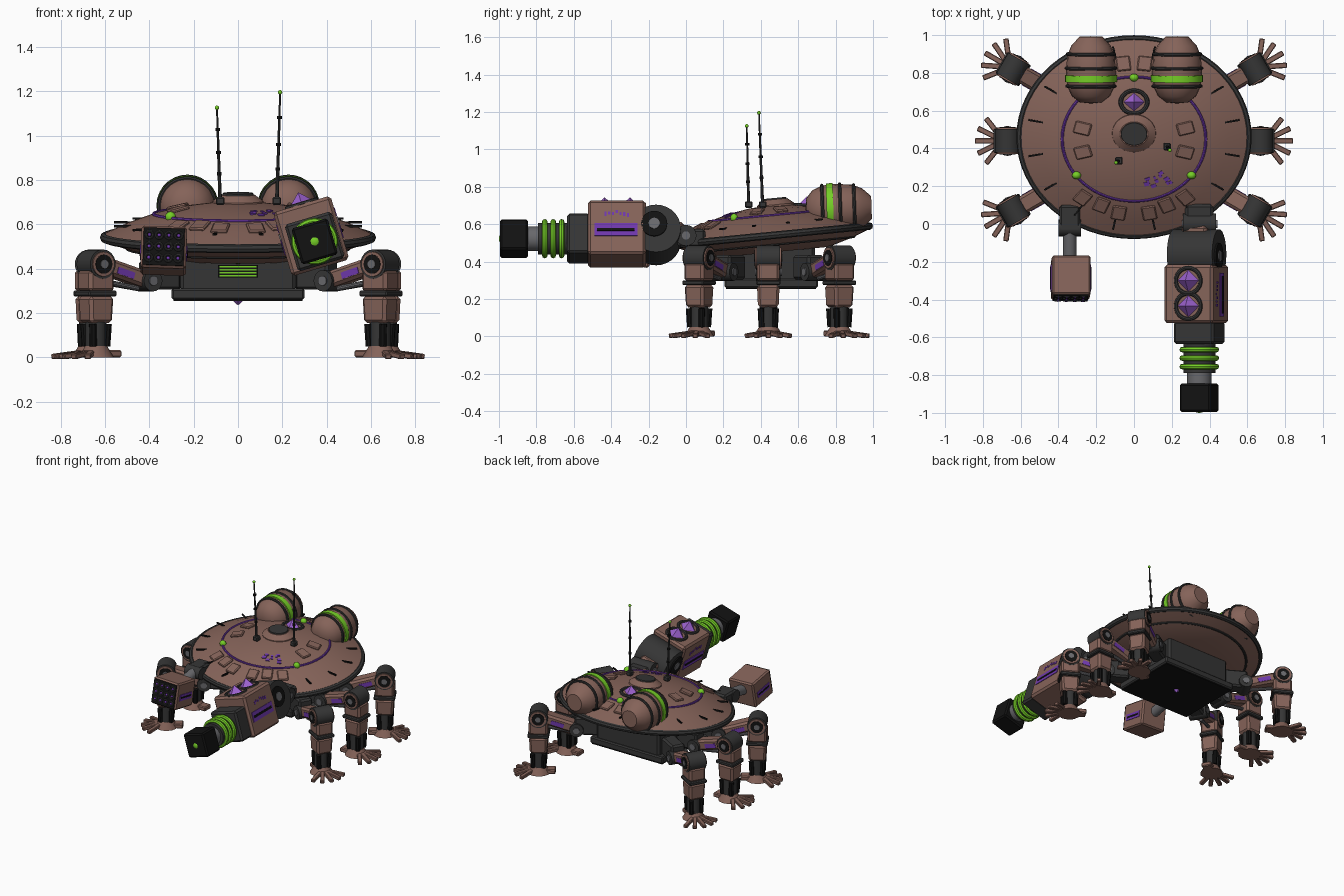
import bpy, bmesh, math, random
from mathutils import Matrix, Vector

if "Cube" in bpy.data.objects:
    bpy.data.objects.remove(bpy.data.objects["Cube"])

random.seed(4)
I = Matrix.Identity(4)
T = lambda x, y, z: Matrix.Translation((x, y, z))
R = lambda deg, ax: Matrix.Rotation(math.radians(deg), 4, ax)


def material(name, r, g, b):
    m = bpy.data.materials.new(name)
    m.diffuse_color = (r, g, b, 1)
    m.use_nodes = True
    m.node_tree.nodes["Principled BSDF"].inputs["Base Color"].default_value = m.diffuse_color
    return m


BROWN = material("brown", 0.235, 0.125, 0.10)
DARK = material("dark grey", 0.036, 0.036, 0.036)
BLACK = material("black", 0.006, 0.006, 0.006)
GREY = material("mid grey", 0.14, 0.14, 0.15)
GREEN = material("green", 0.18, 0.62, 0.02)
PURPLE = material("purple", 0.16, 0.04, 0.42)
GEM = material("light purple", 0.33, 0.12, 0.62)


def put(name, bm, mat, M):
    bm.transform(M)
    if M.determinant() < 0:
        bmesh.ops.reverse_faces(bm, faces=bm.faces)
    me = bpy.data.meshes.new(name)
    bm.to_mesh(me)
    bm.free()
    me.materials.append(mat)
    ob = bpy.data.objects.new(name, me)
    bpy.context.collection.objects.link(ob)


def box(name, mat, M, c, s, bevel=0.0, top=1.0):
    bm = bmesh.new()
    bmesh.ops.create_cube(bm, size=1)
    for v in bm.verts:
        k = top if v.co.z > 0 else 1
        v.co = Vector((v.co.x * s[0] * k, v.co.y * s[1] * k, v.co.z * s[2]))
    if bevel:
        bmesh.ops.bevel(bm, geom=bm.edges[:], offset=bevel, segments=1, affect='EDGES')
    put(name, bm, mat, M @ T(*c))


def rod(name, mat, M, a, b, r, r2=None, n=20):
    a, b = Vector(a), Vector(b)
    bm = bmesh.new()
    bmesh.ops.create_cone(bm, cap_ends=True, segments=n, radius1=r,
                          radius2=r if r2 is None else r2, depth=(b - a).length)
    q = (b - a).to_track_quat('Z', 'Y').to_matrix().to_4x4()
    put(name, bm, mat, M @ Matrix.Translation((a + b) / 2) @ q)


def ball(name, mat, M, c, r):
    bm = bmesh.new()
    bmesh.ops.create_uvsphere(bm, u_segments=14, v_segments=9, radius=r)
    put(name, bm, mat, M @ T(*c))


def lathe(name, mat, M, prof, n=48, closed=False):
    """Spin (radius, height) points round local z."""
    bm = bmesh.new()
    vs = [bm.verts.new((r, 0, z)) for r, z in prof]
    es = [bm.edges.new(p) for p in zip(vs, vs[1:])]
    if closed:
        es.append(bm.edges.new((vs[-1], vs[0])))
    bmesh.ops.spin(bm, geom=vs + es, cent=(0, 0, 0), axis=(0, 0, 1), angle=2 * math.pi, steps=n)
    bmesh.ops.remove_doubles(bm, verts=bm.verts, dist=1e-5)
    bmesh.ops.recalc_face_normals(bm, faces=bm.faces)
    put(name, bm, mat, M)


def ring(name, mat, M, r, t, n=40):
    pts = [(r + t * math.cos(k * math.pi / 4), t * math.sin(k * math.pi / 4)) for k in range(8)]
    lathe(name, mat, M, pts, n, True)


def gem(name, M, r, h):
    rod(name + "_tip", GEM, M, (0, 0, 0), (0, 0, h), r, 0, 4)


# ---- saucer: tilted elliptical disc
S = T(0, 0.46, 0.54) @ R(5.5, 'X') @ Matrix.Diagonal((1, 0.87, 1, 1))
TOP = [(0.61, 0.012), (0.5, 0.062), (0.38, 0.106), (0.25, 0.137), (0.12, 0.155), (0, 0.16)]
lathe("saucer", BROWN, S, [(0, -0.09), (0.34, -0.09), (0.5, -0.05), (0.6, -0.015)] + TOP, 64)
ring("saucer_rim", DARK, S, 0.603, 0.02, 64)
ring("lower_rim_seam", DARK, S @ T(0, 0, -0.046), 0.5, 0.01, 64)


def on_disc(deg, r):
    """Frame on the saucer's top: x outward, z off the surface."""
    for (r1, z1), (r0, z0) in zip(TOP, TOP[1:]):
        if r0 <= r <= r1:
            z = z0 + (z1 - z0) * (r - r0) / (r1 - r0)
            slope = math.degrees(math.atan2(z0 - z1, r1 - r0))
            return S @ R(deg, 'Z') @ T(r, 0, z) @ R(slope, 'Y')


ring("purple_circle", PURPLE, S @ T(0, 0, 0.106), 0.38, 0.008, 64)
for a in (90, -36, 216):
    ball("circle_light", GREEN, on_disc(a, 0.375), (0, 0, 0.005), 0.024)
for a, r in [(14, .28), (-16, .28), (166, .28), (196, .28), (-127, .45), (-113, .44), (-100, .46),
             (-80, .46), (-67, .44), (-53, .45), (83, .46), (97, .46)]:
    box("saucer_panel", BROWN, on_disc(a, r), (0, 0, 0.004), (0.09, 0.075, 0.018), 0.006)
for k in range(16):
    box("rim_bar", BLACK, S @ R(k * 22.5 + 11.25, 'Z'), (0.53, 0, 0.06), (0.08, 0.01, 0.01))
for k in range(12):
    box("purple_speck", PURPLE, on_disc(random.uniform(-78, -52), random.uniform(.24, .34)), (0, 0, 0.002),
        (random.uniform(.01, .025), random.uniform(.01, .03), 0.006))
lathe("hub", BROWN, S @ T(0, 0.04, 0), [(0.12, 0.13), (0.115, 0.162), (0.075, 0.19), (0, 0.19)], 32)
rod("hub_cap", DARK, S @ T(0, 0.04, 0), (0, 0, 0.18), (0, 0, 0.198), 0.073, 0.068, 32)
G = on_disc(90, 0.23)
ring("hub_gem_ring", DARK, G, 0.07, 0.012)
gem("hub_gem", G, 0.055, 0.05)

# ---- antennas
for x, y, tip in [(-0.08, 0.335, (-0.095, 0.325, 1.125)), (0.175, 0.41, (0.19, 0.39, 1.195))]:
    a, b = Vector((x, y, 0.69)), Vector(tip)
    box("antenna_base", DARK, I, (x, y, 0.705), (0.04, 0.04, 0.035), 0.006)
    rod("antenna", DARK, I, a, b, 0.009, 0.004, 8)
    for f in (0.3, 0.52, 0.76):
        p = a.lerp(b, f)
        rod("antenna_joint", BLACK, I, p, p + Vector((0, 0, 0.014)), 0.011, n=8)
    ball("antenna_tip", GREEN, I, tip, 0.01)

# ---- rear tanks
for s in (-1, 1):
    M = T(s * 0.228, 0.8, 0.683) @ R(-88, 'X')
    lathe("rear_tank", BROWN, M, [(0, -.162), (.06, -.155), (.102, -.122), (.126, -.07), (.132, 0),
                                 (.126, .09), (.104, .145), (.06, .192), (0, .192)], 20)
    for t, r in [(-0.07, .127), (0.025, .131), (0.1, .124)]:
        ring("tank_band", DARK, M @ T(0, 0, t), r, 0.009, 28)
    rod("tank_green_band", GREEN, M, (0, 0, -0.048), (0, 0, -0.012), 0.137, n=28)

# ---- hull under the saucer
box("hull_base", DARK, I, (0, 0.455, 0.285), (0.6, 0.5, 0.05), 0.008)
box("hull_bottom", BLACK, I, (0, 0.455, 0.258), (0.58, 0.48, 0.008))
box("hull_body", DARK, I, (0, 0.455, 0.39), (0.52, 0.47, 0.19), 0.015)
gem("belly_gem", T(0, 0.455, 0.256) @ R(180, 'X'), 0.025, 0.022)
for x, z in [(-0.097, .457), (0, .447), (0.097, .457)]:
    ball("front_light", GREEN, I, (x, 0.212, z), 0.027)
box("vent", BLACK, I, (0, 0.217, 0.388), (0.18, 0.008, 0.056))
for k in range(4):
    box("vent_slat", GREEN, I, (0, 0.211, 0.368 + k * 0.0135), (0.165, 0.008, 0.007))

# ---- six legs: local x points outward, origin under the knee
for side in (-1, 1):
    for x, y, a in [(0.64, 0.07, -30), (0.67, 0.44, 0), (0.64, 0.82, 30)]:
        M = Matrix.Diagonal((side, 1, 1, 1)) @ T(x, y, 0) @ R(a, 'Z')
        # hip and thigh
        box("hip_mount", DARK, M, (-0.33, 0, 0.37), (0.17, 0.1, 0.13), 0.012)
        rod("hip_joint", DARK, M, (-0.26, -0.065, .345), (-0.26, 0.065, .345), 0.048)
        rod("hip_pin", GREY, M, (-0.26, -0.072, .345), (-0.26, 0.072, .345), 0.022)
        Th = M @ T(-0.13, 0, 0.385) @ R(-17, 'Y')
        box("thigh", BROWN, Th, (0, 0, 0), (0.24, 0.095, 0.075), 0.014)
        box("thigh_stripe", PURPLE, Th, (0, 0, -0.005), (0.09, 0.101, 0.03))
        rod("thigh_piston", GREY, M, (-0.22, 0, .31), (-0.05, 0, .34), 0.012, n=10)
        # knee
        rod("knee", DARK, M, (0, -0.062, .42), (0, 0.062, .42), 0.066, n=24)
        rod("knee_cover", BROWN, M, (0, -0.07, .42), (0, 0.07, .42), 0.056, n=24)
        rod("knee_socket", BLACK, M, (0, -0.073, .42), (0, 0.073, .42), 0.043)
        rod("knee_pin", GREY, M, (0, -0.077, .42), (0, 0.077, .42), 0.02, n=10)
        # shin and ankle
        box("upper_shin", BROWN, M, (0, 0, .345), (0.13, 0.12, 0.1), 0.014)
        box("shin_collar", DARK, M, (0, 0, .287), (0.145, 0.13, 0.026), 0.006)
        box("lower_shin", BROWN, M, (0, 0, .215), (0.115, 0.11, 0.12), 0.014, 1.1)
        rod("ankle", DARK, M, (0, 0, .04), (0, 0, .16), 0.048, n=16)
        for i in (-1, 1):
            for j in (-1, 1):
                rod("ankle_piston", BLACK, M, (i * .035, j * .035, .05), (i * .04, j * .04, .15), 0.017, n=8)
        # foot with five toes and a heel
        rod("foot", BROWN, M, (0, 0, 0), (0, 0, 0.05), 0.08, 0.05, 12)
        for t in (-52, -26, 0, 26, 52):
            F = M @ T(0.02, 0, 0.02) @ R(t, 'Z') @ R(8, 'Y')
            box("toe", BROWN, F, (0.09, 0, 0.004), (0.125, 0.029, 0.024), 0.004)
        box("heel", BROWN, M, (-0.075, 0, 0.016), (0.08, 0.07, 0.032), 0.006)

# ---- right arm: big cannon, rolled about its own length
box("cannon_shoulder", DARK, I, (0.345, 0.03, 0.525), (0.15, 0.15, 0.1), 0.015)
rod("cannon_shoulder_joint", DARK, I, (0.26, 0, .54), (0.435, 0, .54), 0.056)
rod("cannon_shoulder_pin", GREY, I, (0.255, 0, .54), (0.441, 0, .54), 0.022)
C = T(0.33, 0, 0.547) @ R(-16.6, 'Y')
box("cannon_upper_arm", BROWN, C, (0, -0.07, 0), (0.14, 0.12, 0.1), 0.015)
rod("cannon_elbow", DARK, C, (-0.125, -0.16, -.005), (0.125, -0.16, -.005), 0.132, n=28)
rod("elbow_cover", BLACK, C, (-0.135, -0.17, .02), (0.135, -0.17, .02), 0.07, n=28)
rod("elbow_pin", GREY, C, (-0.14, -0.17, .02), (0.14, -0.17, .02), 0.03)
box("cannon_body", BROWN, C, (0, -0.37, 0), (0.27, 0.31, 0.3), 0.014)
box("cannon_stripe", PURPLE, C, (0, -0.375, -0.015), (0.278, 0.23, 0.07))
box("cannon_stripe_slot", BLACK, C, (0, -0.375, -0.015), (0.284, 0.2, 0.016))
for k in range(7):
    box("cannon_mark", PURPLE, C, (0, -0.31 - k * 0.02, 0.075 + random.uniform(-.01, .01)),
        (0.276, 0.012, random.uniform(.012, .03)))
for y in (-0.3, -0.435):
    ring("cannon_gem_ring", DARK, C @ T(0, y, 0.15), 0.068, 0.011)
    gem("cannon_gem", C @ T(0, y, 0.15), 0.058, 0.055)
B = C @ T(0.008, 0, -0.028)
box("cannon_neck", DARK, B, (0, -0.575, 0), (0.22, 0.12, 0.22), 0.012)
rod("cannon_barrel", DARK, B, (0, -0.63, 0), (0, -0.79, 0), 0.085, n=28)
for y in (-0.665, -0.71, -0.755):
    ring("barrel_ring", GREEN, B @ T(0, y, 0) @ R(90, 'X'), 0.09, 0.015)
rod("barrel_tip", GREY, B, (0, -0.78, 0), (0, -0.86, 0), 0.065, n=28)
box("muzzle", BLACK, B, (0, -0.92, 0), (0.17, 0.15, 0.17), 0.01)
ball("muzzle_glow", GREEN, B, (0, -0.965, 0), 0.036)

# ---- left arm: rocket box, pitched up a little
box("rocket_shoulder", DARK, I, (-0.34, 0.03, 0.52), (0.11, 0.14, 0.09), 0.012)
rod("rocket_shoulder_joint", DARK, I, (-0.4, -0.02, .52), (-0.28, -0.02, .52), 0.045)
rod("rocket_arm", GREY, I, (-0.34, -0.03, .52), (-0.34, -0.19, .49), 0.036)
L = T(-0.335, -0.285, 0.48) @ R(-10, 'X') @ R(2, 'Y')
box("rocket_box", BROWN, L, (0, 0, 0), (0.205, 0.21, 0.19), 0.01)
box("rocket_face", BLACK, L, (0, -0.105, 0), (0.185, 0.012, 0.17))
box("rocket_stripe", PURPLE, L, (0, 0, -0.01), (0.213, 0.14, 0.045))
box("rocket_stripe_slot", BLACK, L, (0, 0, -0.01), (0.218, 0.12, 0.012))
for i in range(4):
    for j in range(3):
        p = (-0.066 + i * 0.044, -0.112, -0.052 + j * 0.052)
        ring("rocket_tube", DARK, L @ T(*p) @ R(90, 'X'), 0.016, 0.005, 14)
        ball("rocket_tip", PURPLE, L, p, 0.008)

bpy.ops.object.select_all(action='SELECT')
bpy.context.view_layer.objects.active = bpy.context.selected_objects[0]
bpy.ops.object.shade_smooth_by_angle(angle=math.radians(32))
